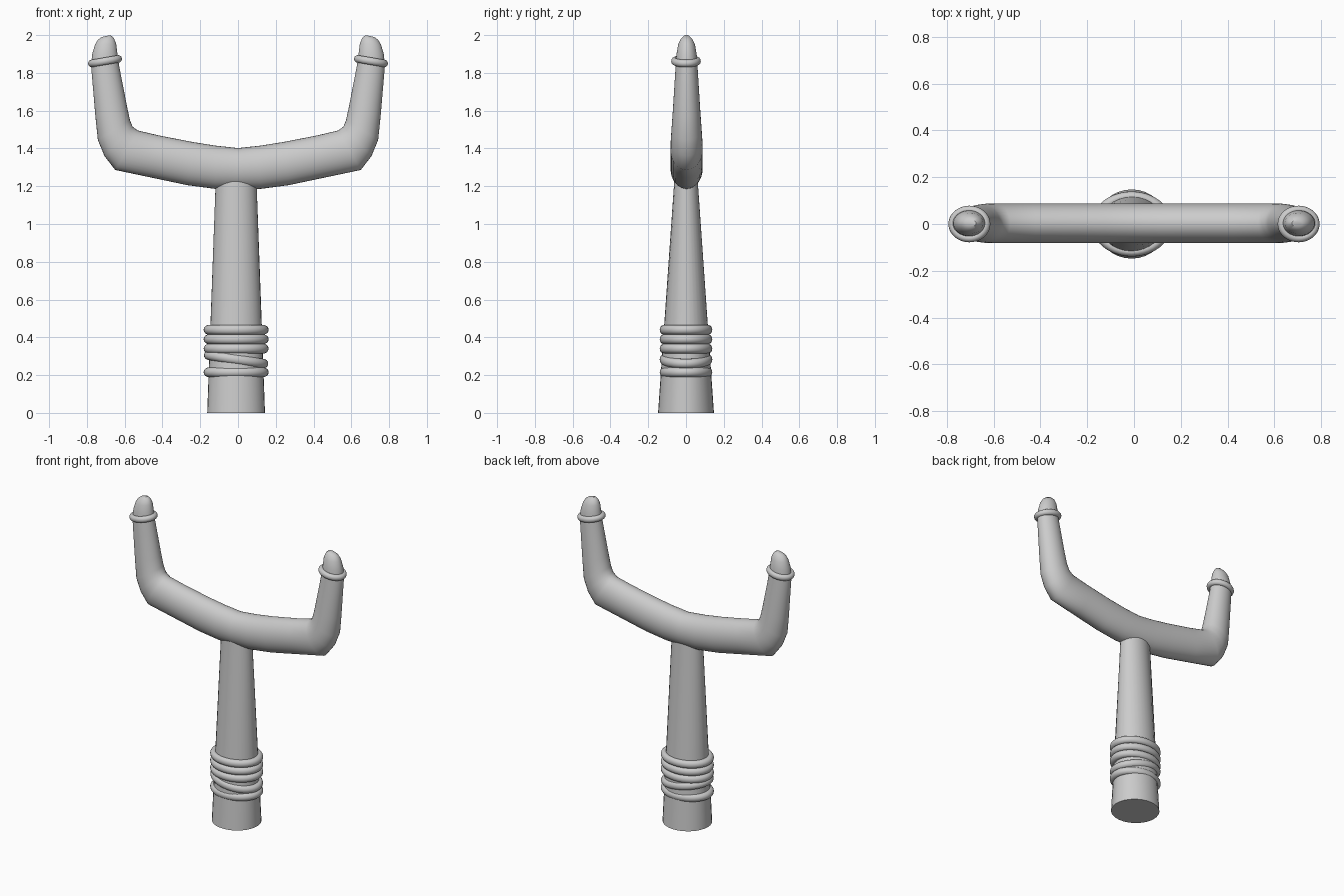
import bpy, bmesh, math
from mathutils import Vector

if "Cube" in bpy.data.objects:
    bpy.data.objects.remove(bpy.data.objects["Cube"])

SIDES = 32


def smooth(obj, angle):
    bpy.ops.object.select_all(action='DESELECT')
    obj.select_set(True)
    bpy.context.view_layer.objects.active = obj
    bpy.ops.object.shade_smooth_by_angle(angle=math.radians(angle))


def loft(name, stations, cy=0.0):
    """Skin elliptical sections; each is (x1, z1, x2, z2, half depth)."""
    bm = bmesh.new()
    rings = []
    for x1, z1, x2, z2, hy in stations:
        a, b = Vector((x1, cy, z1)), Vector((x2, cy, z2))
        mid, half = (a + b) / 2, (a - b) / 2
        ring = []
        for i in range(SIDES):
            t = 2 * math.pi * i / SIDES
            ring.append(bm.verts.new(mid + half * math.cos(t)
                                     + Vector((0, hy * math.sin(t), 0))))
        rings.append(ring)
    for r, s in zip(rings, rings[1:]):
        for i in range(SIDES):
            j = (i + 1) % SIDES
            bm.faces.new((r[i], r[j], s[j], s[i]))
    bm.faces.new(rings[0])
    bm.faces.new(rings[-1])
    bmesh.ops.recalc_face_normals(bm, faces=bm.faces)
    mesh = bpy.data.meshes.new(name)
    bm.to_mesh(mesh)
    bm.free()
    obj = bpy.data.objects.new(name, mesh)
    bpy.context.collection.objects.link(obj)
    smooth(obj, 50)


def band(name, x, z, major, minor, flat, tilt=0.0):
    bpy.ops.mesh.primitive_torus_add(
        major_radius=major, minor_radius=minor, major_segments=40,
        minor_segments=14, location=(x, 0, z), rotation=(0, tilt, 0))
    obj = bpy.context.object
    obj.name = name
    obj.scale.y = flat
    bpy.ops.object.transform_apply(location=False, rotation=True, scale=True)
    smooth(obj, 60)


# Handle: flattened taper
loft("handle", [(-0.163, 0, 0.143, 0, 0.148),
                (-0.118, 1.23, 0.098, 1.23, 0.062)])

# Fork: half profile (outer edge, inner edge, half depth) mirrored in x
half = [
    (0.12, 1.186, 0.12, 1.415, 0.085),
    (0.27, 1.206, 0.24, 1.434, 0.085),
    (0.46, 1.246, 0.42, 1.469, 0.085),
    (0.65, 1.286, 0.53, 1.495, 0.085),
    (0.707, 1.36, 0.558, 1.515, 0.084),
    (0.742, 1.445, 0.572, 1.55, 0.080),
    (0.755, 1.57, 0.587, 1.62, 0.073),
    (0.778, 1.84, 0.628, 1.83, 0.058),
    (0.772, 1.90, 0.637, 1.89, 0.054),
    (0.757, 1.95, 0.645, 1.955, 0.044),
    (0.742, 1.975, 0.658, 1.985, 0.030),
    (0.722, 1.99, 0.675, 2.0, 0.014),
]
left = [(-a, b, -c, d, e) for a, b, c, d, e in reversed(half)]
loft("fork", left + [(0, 1.185, 0, 1.402, 0.085)] + half, cy=0.003)

# Grip wrap: stacked cords, one slanted
for i, (z, tilt) in enumerate([(0.215, 0), (0.283, 0.15), (0.34, 0),
                               (0.39, 0), (0.44, 0)]):
    band(f"grip_cord_{i + 1}", -0.01, z, 0.147, 0.025, 0.81, tilt)

# Tip bands
for side, label in ((-1, "left"), (1, "right")):
    band(f"tip_band_{label}", side * 0.704, 1.862, 0.071, 0.02, 0.86,
         side * 0.17)
